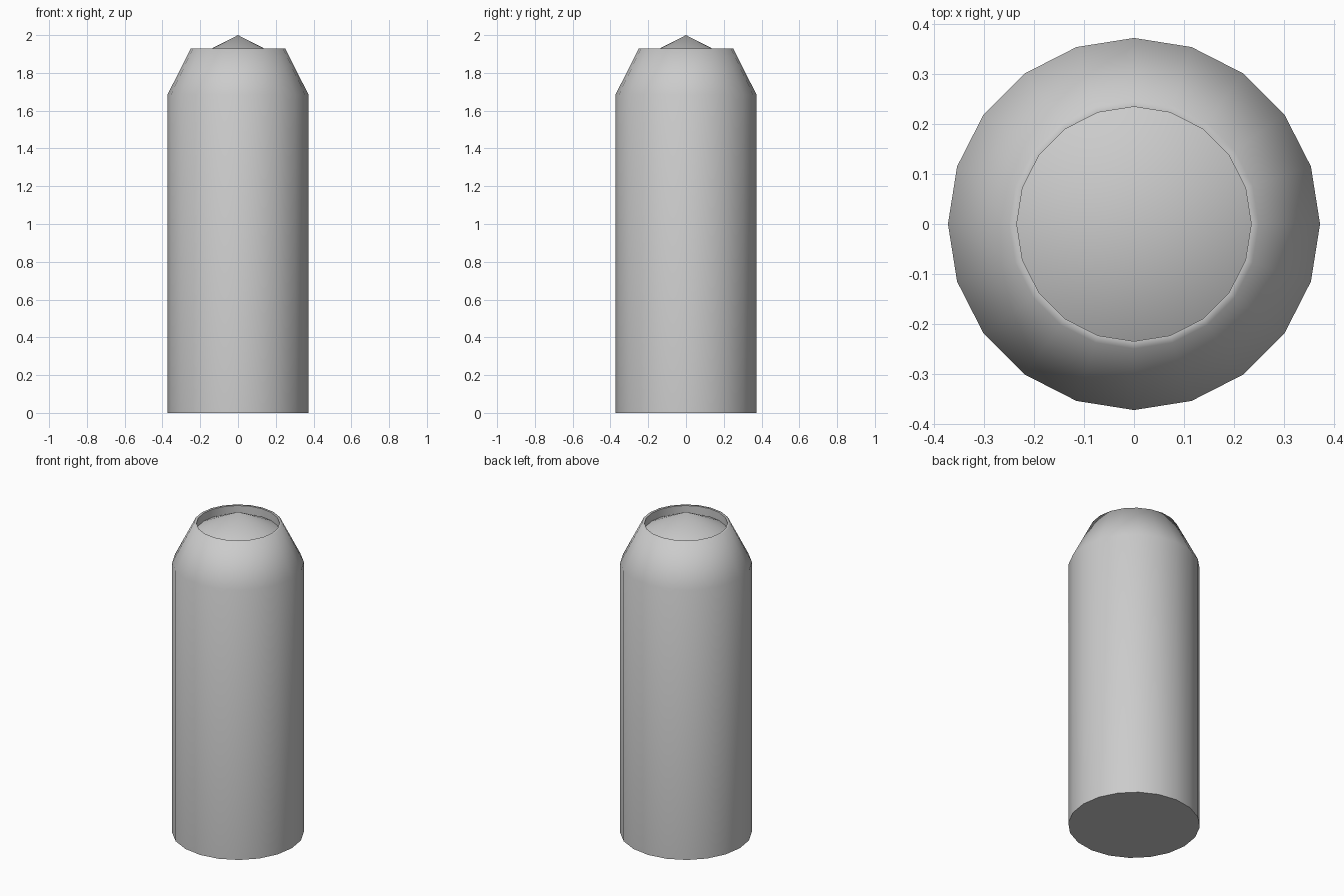
import bpy, bmesh, math

if "Cube" in bpy.data.objects:
    bpy.data.objects.remove(bpy.data.objects["Cube"])

SIDES = 20


def lathe(name, profile, cap_bottom=False):
    """Revolve (radius, z) points around z; radius 0 becomes a single pole."""
    bm = bmesh.new()
    rings = []
    for r, z in profile:
        if r == 0:
            rings.append([bm.verts.new((0, 0, z))] * SIDES)
        else:
            rings.append([bm.verts.new((r * math.cos(2 * math.pi * i / SIDES),
                                        r * math.sin(2 * math.pi * i / SIDES), z))
                          for i in range(SIDES)])
    for a, b in zip(rings, rings[1:]):
        for i in range(SIDES):
            j = (i + 1) % SIDES
            quad = [a[i], a[j], b[j], b[i]]
            bm.faces.new(list(dict.fromkeys(quad)))
    if cap_bottom:
        bm.faces.new(rings[0][::-1])
    mesh = bpy.data.meshes.new(name)
    bm.to_mesh(mesh)
    bm.free()
    obj = bpy.data.objects.new(name, mesh)
    bpy.context.collection.objects.link(obj)
    bpy.ops.object.select_all(action='DESELECT')
    obj.select_set(True)
    bpy.context.view_layer.objects.active = obj
    bpy.ops.object.shade_smooth_by_angle(angle=math.radians(70))
    return obj


# Casing: straight wall, tapered shoulder, thin rim and recessed inner wall
lathe("casing", [(0.373, 0), (0.373, 1.685), (0.25, 1.93),
                 (0.235, 1.93), (0.235, 1.88)], cap_bottom=True)

# Shallow cone sitting inside the rim
lathe("tip", [(0.235, 1.88), (0, 2.0)])
